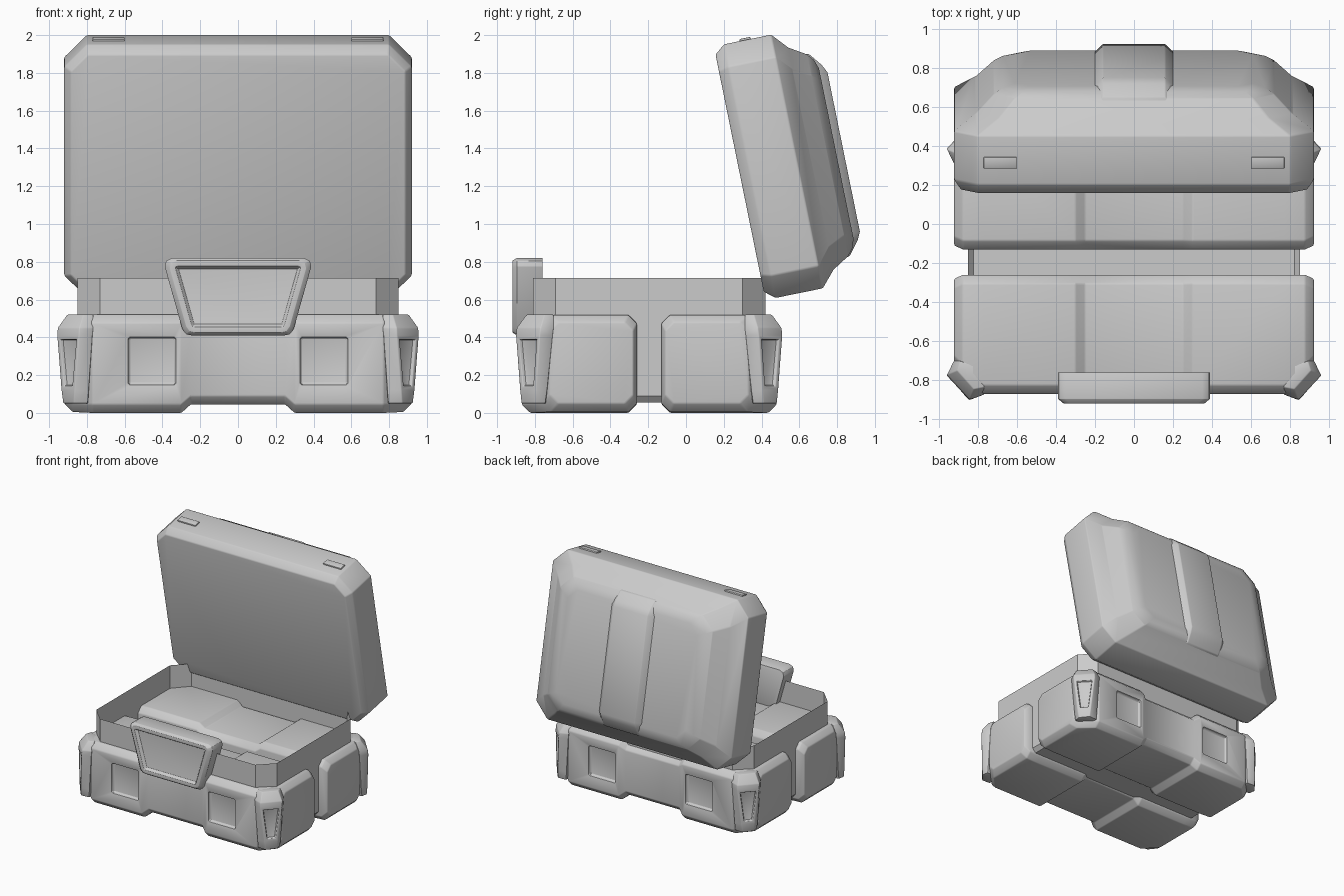
import bpy, bmesh, math
from mathutils import Matrix

if "Cube" in bpy.data.objects:
    bpy.data.objects.remove(bpy.data.objects["Cube"])

BASE_Y = -0.195                      # centre of the lower case
LID_POS, LID_ROT = (0, 0.284, 1.269), (math.radians(-78.5), 0, 0)


def make(name, bm, loc=(0, 0, 0), rot=(0, 0, 0), bevel=0.01, mirror=None):
    bmesh.ops.recalc_face_normals(bm, faces=bm.faces)
    me = bpy.data.meshes.new(name)
    bm.to_mesh(me)
    bm.free()
    ob = bpy.data.objects.new(name, me)
    bpy.context.collection.objects.link(ob)
    ob.location, ob.rotation_euler = loc, rot
    if bevel:
        b = ob.modifiers.new("bevel", 'BEVEL')
        b.width, b.segments, b.limit_method = bevel, 2, 'ANGLE'
        b.angle_limit = math.radians(28)
    if mirror:
        m = ob.modifiers.new("mirror", 'MIRROR')
        m.use_axis = mirror
        m.use_mirror_merge = False
    return ob


def loft(rings, cap_start=True, cap_end=True):
    """Skin equal-length rings; returns bmesh, side faces per band, end cap."""
    bm = bmesh.new()
    vs = [[bm.verts.new(p) for p in r] for r in rings]
    n = len(rings[0])
    bands = [[bm.faces.new((a[i], a[(i + 1) % n], b[(i + 1) % n], b[i]))
              for i in range(n)] for a, b in zip(vs, vs[1:])]
    if cap_start:
        bm.faces.new(vs[0][::-1])
    cap = bm.faces.new(vs[-1]) if cap_end else None
    return bm, bands, cap


def octagon(hx, hy, c, z):
    return [(hx, c - hy, z), (hx, hy - c, z), (hx - c, hy, z), (c - hx, hy, z),
            (-hx, hy - c, z), (-hx, c - hy, z), (c - hx, -hy, z), (hx - c, -hy, z)]


def boxes(items):
    bm = bmesh.new()
    for loc, size in items:
        bmesh.ops.create_cube(bm, size=1, matrix=Matrix.Translation(loc) @
                              Matrix.Diagonal((*size, 1)))
    return bm


def recess(bm, face, border, lip, depth):
    bmesh.ops.recalc_face_normals(bm, faces=bm.faces)
    bmesh.ops.inset_individual(bm, faces=[face], thickness=border, depth=0)
    bmesh.ops.inset_individual(bm, faces=[face], thickness=lip, depth=-depth)


# Armour shells: side profile lofted along x, with a sunken middle band
def profile(x, f, b, zb, zt, c=0.045):
    return [(x, f + c, zb), (x, b - c, zb), (x, b, zb + c), (x, b, zt - c),
            (x, b - c, zt), (x, f + c, zt), (x, f, zt - c), (x, f, zb + c)]


half = [(0.92, -0.525, -0.085, 0.05, 0.48), (0.875, -0.57, -0.065, 0.005, 0.518),
        (0.77, -0.675, -0.065, 0, 0.522), (0.30, -0.675, -0.065, 0, 0.522),
        (0.25, -0.65, -0.065, 0.045, 0.485)]
stations = half + [(-s[0], *s[1:]) for s in reversed(half)]
shell = make("armour_shells", loft([profile(*s) for s in stations])[0],
             loc=(0, BASE_Y, 0), bevel=0.008)
cutter = make("window_cutter", boxes([((s * 0.455, -0.69, 0.275), (0.25, 0.08, 0.25))
                                      for s in (-1, 1)]), loc=(0, BASE_Y, 0))
cutter.hide_render = True
cut = shell.modifiers.new("windows", 'BOOLEAN')
cut.operation, cut.object, cut.solver = 'DIFFERENCE', cutter, 'EXACT'
shell.modifiers.move(1, 0)
m = shell.modifiers.new("mirror", 'MIRROR')
m.use_axis = (False, True, False)
m.use_mirror_merge = False

# Open inner tub
make("inner_tub", loft([octagon(0.82, 0.585, 0.11, 0.055), octagon(0.85, 0.615, 0.12, 0.09),
                        octagon(0.85, 0.615, 0.12, 0.715)], cap_end=False)[0],
     loc=(0, BASE_Y, 0), bevel=0)


# Corner guards with a tapered recess
def guard_ring(z, a, b, c, d):
    return [(*p, z) for p in (a, b, c, d, (0.79, -0.54))]


rings = [guard_ring(0.05, (0.918, -0.55), (0.925, -0.605), (0.87, -0.675), (0.795, -0.672)),
         guard_ring(0.12, (0.919, -0.54), (0.935, -0.60), (0.865, -0.683), (0.79, -0.674)),
         guard_ring(0.41, (0.922, -0.51), (0.958, -0.58), (0.842, -0.706), (0.77, -0.677)),
         guard_ring(0.45, (0.922, -0.505), (0.955, -0.575), (0.84, -0.702), (0.765, -0.677)),
         guard_ring(0.52, (0.89, -0.505), (0.905, -0.555), (0.82, -0.65), (0.765, -0.64))]
bm, bands, _ = loft(rings)
recess(bm, bands[1][1], 0.03, 0.006, 0.02)
make("corner_guards", bm, loc=(0, BASE_Y, 0), bevel=0.005, mirror=(True, True, False))

# Front latch: rounded trapezoid with a dished face
outline = [(0.35, 0.82), (0.38, 0.805), (0.388, 0.775), (0.295, 0.445), (0.275, 0.417), (0.245, 0.41)]
outline += [(-x, z) for x, z in reversed(outline)]


def latch_ring(y, s):
    return [(x * s, y, 0.63 + (z - 0.63) * s) for x, z in outline]


bm, _, cap = loft([latch_ring(-0.76, 1), latch_ring(-0.895, 1), latch_ring(-0.918, 0.93)])
recess(bm, cap, 0.03, 0.015, 0.025)
make("front_latch", bm, bevel=0.006)

# Lid: stacked chamfered rings, local z points outwards
lid = [(0.885, 0.64, 0.09, 0), (0.92, 0.685, 0.12, 0.055), (0.92, 0.685, 0.12, 0.31),
       (0.81, 0.60, 0.12, 0.385), (0.72, 0.545, 0.11, 0.475), (0.67, 0.51, 0.10, 0.505),
       (0.61, 0.46, 0.08, 0.522)]
make("lid", loft([octagon(*r) for r in lid])[0], LID_POS, LID_ROT, bevel=0.008)


# Raised centre rib on the lid
def rib_ring(x, d):
    return [(x, v, w + d) for v, w in ((-0.58, 0.35), (-0.545, 0.485), (-0.475, 0.54), (-0.43, 0.562),
                                       (0.43, 0.562), (0.475, 0.54), (0.545, 0.485), (0.58, 0.35))]


make("lid_rib", loft([rib_ring(x, d) for x, d in
                      ((-0.21, -0.05), (-0.16, 0), (0.16, 0), (0.21, -0.05))])[0],
     LID_POS, LID_ROT, bevel=0.005)

# Catch plates on the lid's free edge
make("catch_plates", boxes([((s * 0.685, -0.687, 0.17), (0.17, 0.018, 0.06)) for s in (-1, 1)]),
     LID_POS, LID_ROT, bevel=0.006)

# Apply modifiers, then smooth while keeping hard edges
bpy.ops.object.select_all(action='SELECT')
bpy.context.view_layer.objects.active = shell
bpy.ops.object.convert(target='MESH')
bpy.data.objects.remove(cutter)
bpy.ops.object.shade_smooth_by_angle(angle=math.radians(32))
